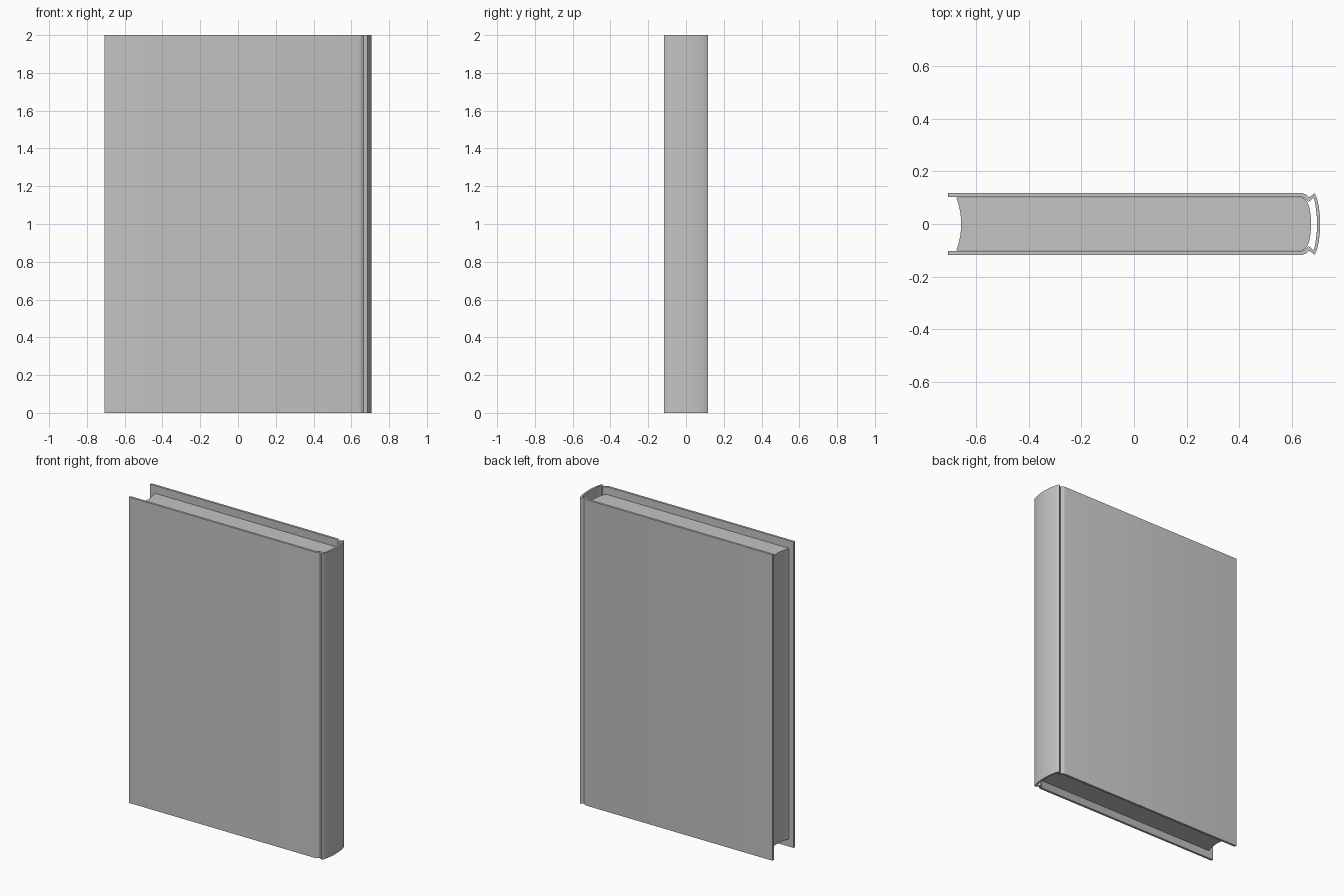
import bpy
import bmesh
import math

if "Cube" in bpy.data.objects:
    bpy.data.objects.remove(bpy.data.objects["Cube"])

grey = bpy.data.materials.new("plain grey")
grey.diffuse_color = (0.55, 0.55, 0.55, 1)
grey.use_nodes = True
grey.node_tree.nodes["Principled BSDF"].inputs["Base Color"].default_value = grey.diffuse_color


def mirrored(half):
    """Complete a profile that ends on the y = 0 axis."""
    return half + [(x, -y) for x, y in reversed(half[:-1])]


def finish(name, bm):
    bmesh.ops.recalc_face_normals(bm, faces=bm.faces)
    mesh = bpy.data.meshes.new(name)
    bm.to_mesh(mesh)
    bm.free()
    mesh.materials.append(grey)
    obj = bpy.data.objects.new(name, mesh)
    bpy.context.collection.objects.link(obj)
    bpy.ops.object.select_all(action='DESELECT')
    obj.select_set(True)
    bpy.context.view_layer.objects.active = obj
    bpy.ops.object.shade_smooth_by_angle(angle=math.radians(30))
    return obj


def level(bm, pts, z):
    return [bm.verts.new((x, y, z)) for x, y in pts]


# Hard cover: boards, hinge grooves and rounded spine in one wrapped shell
outer = mirrored([(-.707, .117), (.638, .117), (.652, .113), (.660, .105),
                  (.665, .102), (.672, .106), (.685, .117), (.691, .107),
                  (.697, .088), (.702, .063), (.706, .032), (.707, 0)])
inner = mirrored([(-.707, .102), (.636, .102), (.646, .099), (.654, .092),
                  (.663, .084), (.671, .090), (.680, .100), (.684, .092),
                  (.688, .078), (.691, .055), (.694, .028), (.694, 0)])
bm = bmesh.new()
ob, ot = level(bm, outer, 0), level(bm, outer, 2)
ib, it = level(bm, inner, 0), level(bm, inner, 2)
for i in range(len(outer) - 1):
    j = i + 1
    for quad in ((ob[i], ob[j], ot[j], ot[i]), (ib[i], it[i], it[j], ib[j]),
                 (ot[i], ot[j], it[j], it[i]), (ob[i], ib[i], ib[j], ob[j])):
        bm.faces.new(quad)
for k in (0, -1):
    bm.faces.new((ob[k], ot[k], it[k], ib[k]))
finish("cover", bm)

# Page block: rounded back, hollow fore-edge, set in from the cover ends
back = mirrored([(.636, .1015), (.647, .097), (.655, .088), (.662, .074),
                 (.668, .052), (.671, .027), (.672, 0)])
fore = []
for i in range(13):
    t = -1 + i / 6
    fore.append((-.656 - .019 * t * t, .1015 * t))
outline = back + fore
bm = bmesh.new()
low, high = level(bm, outline, .05), level(bm, outline, 1.95)
for i in range(len(outline)):
    j = (i + 1) % len(outline)
    bm.faces.new((low[i], low[j], high[j], high[i]))
bm.faces.new(low[::-1])
bm.faces.new(high)
finish("page_block", bm)
